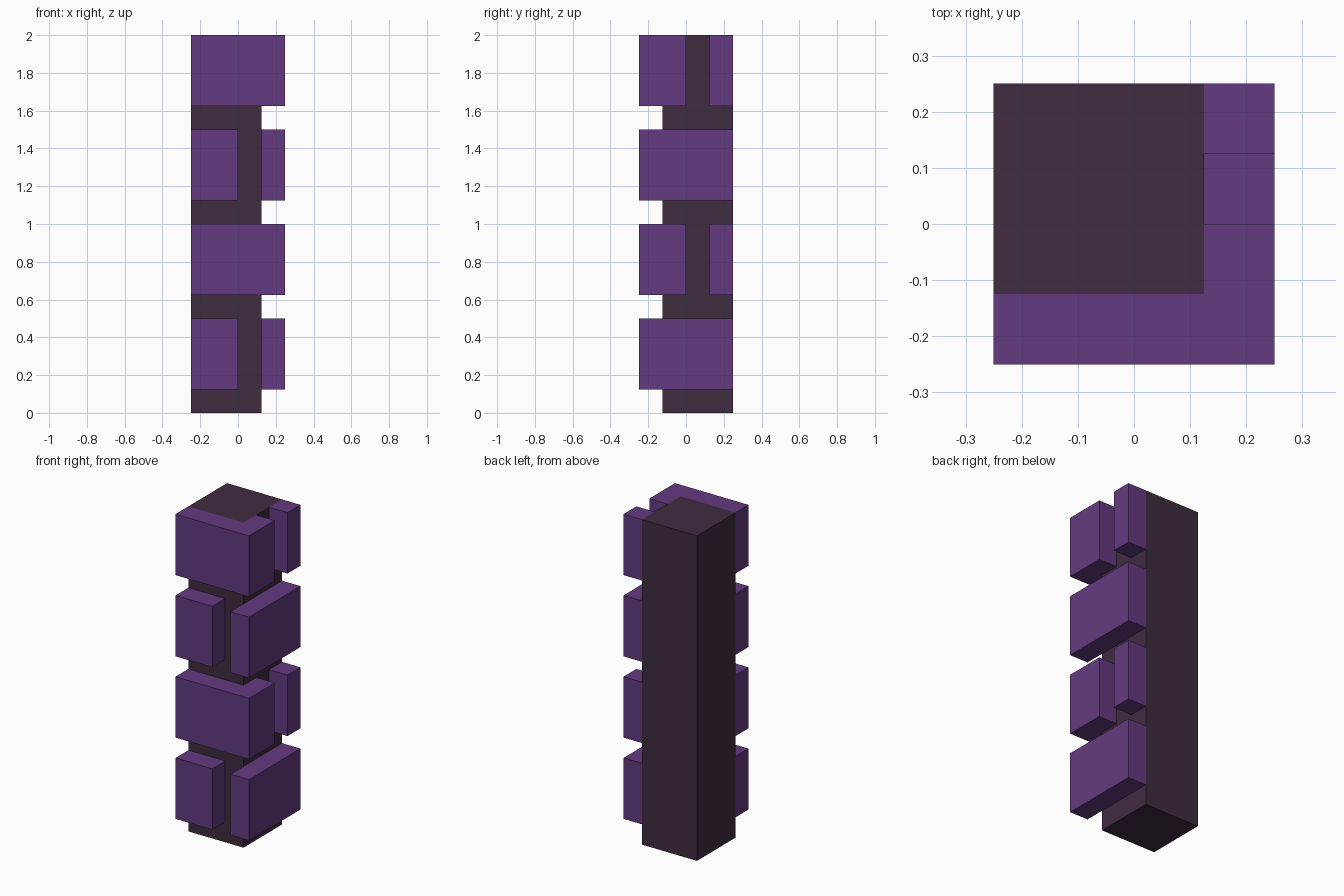
import bpy
import bmesh

cube = bpy.data.objects.get("Cube")
if cube:
    bpy.data.objects.remove(cube, do_unlink=True)


def material(name, rgb):
    mat = bpy.data.materials.new(name)
    mat.use_nodes = True
    mat.diffuse_color = (*rgb, 1)
    mat.node_tree.nodes["Principled BSDF"].inputs["Base Color"].default_value = (*rgb, 1)
    return mat


def prism(name, outline, z0, z1, mat):
    """Extrude a counter-clockwise plan outline from z0 up to z1."""
    bm = bmesh.new()
    face = bm.faces.new([bm.verts.new((x, y, z0)) for x, y in outline])
    top = bmesh.ops.extrude_face_region(bm, geom=[face], use_keep_orig=True)["geom"]
    verts = [v for v in top if isinstance(v, bmesh.types.BMVert)]
    bmesh.ops.translate(bm, verts=verts, vec=(0, 0, z1 - z0))
    bmesh.ops.recalc_face_normals(bm, faces=bm.faces)
    mesh = bpy.data.meshes.new(name)
    bm.to_mesh(mesh)
    bm.free()
    mesh.materials.append(mat)
    obj = bpy.data.objects.new(name, mesh)
    bpy.context.collection.objects.link(obj)
    return obj


def rect(x0, x1, y0, y1):
    return [(x0, y0), (x1, y0), (x1, y1), (x0, y1)]


purple = material("purple_brick", (0.127, 0.042, 0.216))
dark = material("dark_mortar", (0.051, 0.025, 0.051))

E, C = 0.25, 0.125  # outer edge, core face
BRICK_HEIGHT = 0.375

# Square core, flush with the back and left sides
prism("core", rect(-E, C, -C, E), 0, 2, dark)

# Plan outlines of the two alternating courses
corner = [(-E, -E), (E, -E), (E, 0), (C, 0), (C, -C), (-E, -C)]
courses = [
    {"front_brick": rect(-E, 0, -E, -C), "side_brick": rect(C, E, -E, E)},
    {"corner_brick": corner, "back_brick": rect(C, E, C, E)},
]

# Four courses of bricks, each raised above a mortar gap
for row in range(4):
    z = 0.125 + 0.5 * row
    for name, outline in courses[row % 2].items():
        prism(f"{name}_{row + 1}", outline, z, z + BRICK_HEIGHT, purple)
